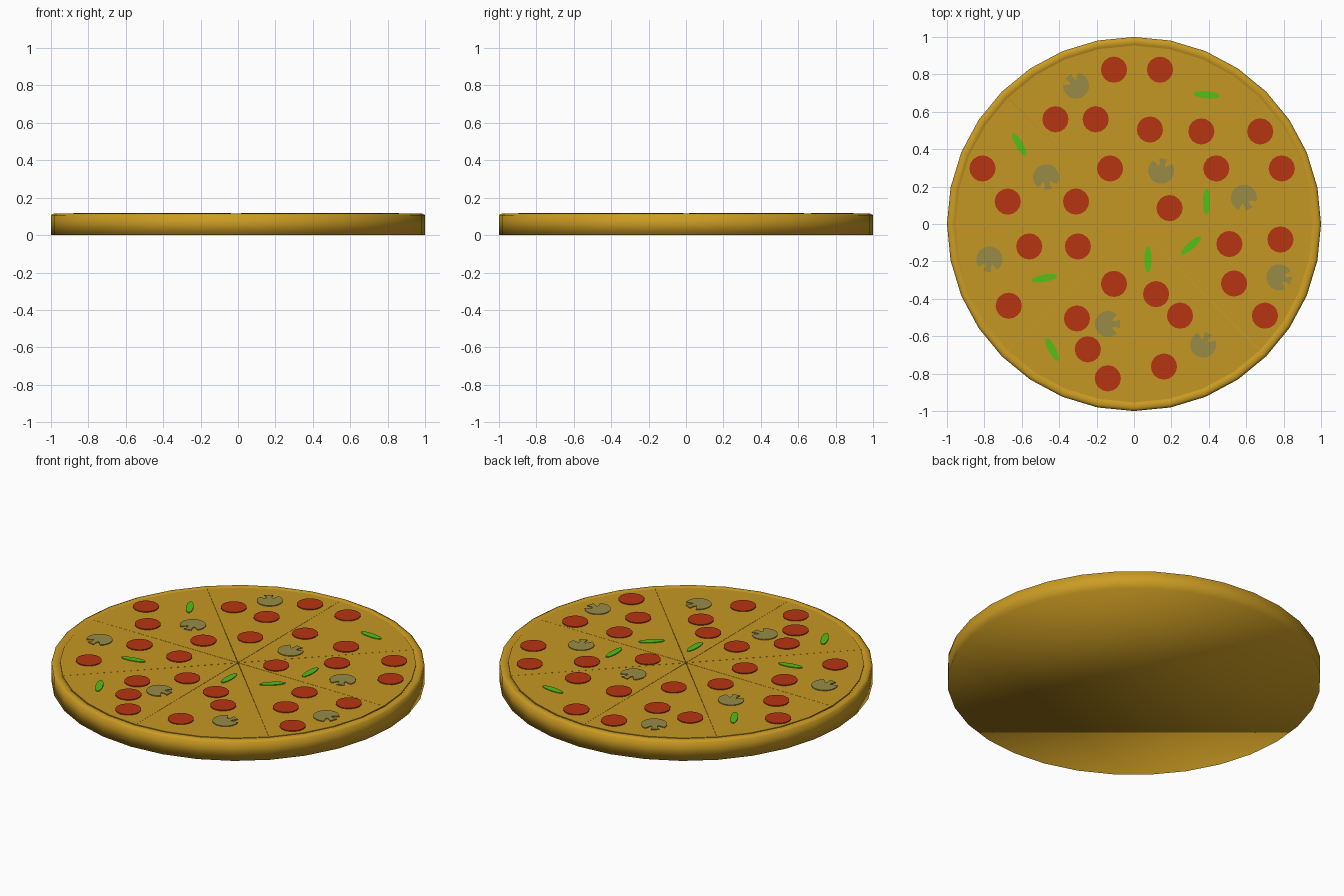
import bpy, bmesh, math
from mathutils import Matrix, Vector

if "Cube" in bpy.data.objects:
    bpy.data.objects.remove(bpy.data.objects["Cube"])

SIDES, TOP = 32, 0.115


def material(name, rgb):
    m = bpy.data.materials.new(name)
    m.diffuse_color = (*rgb, 1)
    m.use_nodes = True
    m.node_tree.nodes["Principled BSDF"].inputs["Base Color"].default_value = m.diffuse_color
    return m


CRUST = material("golden crust", (0.60, 0.33, 0.017))
CHEESE = material("baked cheese", (0.56, 0.31, 0.017))
RED = material("sausage red", (0.47, 0.035, 0.006))
GREY = material("mushroom grey", (0.31, 0.26, 0.062))
GREEN = material("pepper green", (0.09, 0.53, 0.008))


def finish(bm, name, mat):
    mesh = bpy.data.meshes.new(name)
    bm.normal_update()
    bm.to_mesh(mesh)
    bm.free()
    mesh.materials.append(mat)
    ob = bpy.data.objects.new(name, mesh)
    bpy.context.collection.objects.link(ob)
    return ob


def plate(name, outline, mat, z0, z1, x=0, y=0, deg=0):
    """Thin flat plate from a counter-clockwise outline."""
    bm = bmesh.new()
    mx = Matrix.Translation((x, y, 0)) @ Matrix.Rotation(math.radians(deg), 4, 'Z')
    lo = [bm.verts.new(mx @ Vector((px, py, z0))) for px, py in outline]
    hi = [bm.verts.new(mx @ Vector((px, py, z1))) for px, py in outline]
    bm.faces.new(hi)
    bm.faces.new(lo[::-1])
    n = len(lo)
    for i in range(n):
        j = (i + 1) % n
        bm.faces.new((lo[i], lo[j], hi[j], hi[i]))
    return finish(bm, name, mat)


def polar(r, deg):
    a = math.radians(deg)
    return (r * math.cos(a), r * math.sin(a))


# Crust: lathed rim with a flat underside, smooth shaded
profile = [(1.0, 0), (1.0, 0.107), (0.985, TOP), (0.962, TOP), (0.955, 0.109)]
bm = bmesh.new()
rings = [[bm.verts.new((*polar(r, 360 * i / SIDES), z)) for i in range(SIDES)]
         for r, z in profile]
for a, b in zip(rings, rings[1:]):
    for i in range(SIDES):
        j = (i + 1) % SIDES
        bm.faces.new((a[i], a[j], b[j], b[i]))
bm.faces.new(rings[0][::-1])
bm.faces.new(rings[-1])
for f in bm.faces:
    f.smooth = True
finish(bm, "crust", CRUST)

# Cheese: eight slices with hairline cuts between them
for k in range(8):
    arc = [polar(0.953, 360 * i / SIDES) for i in range(5)]
    gx, gy = polar(0.0025, 22.5)
    plate(f"slice_{k + 1}", [(gx, gy)] + [(x + gx * .4, y + gy * .4) for x, y in arc],
          CHEESE, 0.108, TOP - 0.001, deg=45 * k)

# Sausage rounds
disc = [polar(0.07, 22.5 * i) for i in range(16)]
spots = [(-.107, .825), (.139, .825), (-.42, .56), (-.205, .56), (.085, .505),
         (.36, .495), (.675, .495), (-.81, .297), (-.128, .297), (.44, .297),
         (.79, .297), (-.675, .12), (-.31, .12), (.19, .085), (-.56, -.12),
         (-.3, -.12), (.51, -.107), (.783, -.083), (-.107, -.32), (.118, -.375),
         (.535, -.318), (-.67, -.437), (-.305, -.505), (.246, -.49), (.7, -.49),
         (-.247, -.67), (-.14, -.825), (.16, -.762)]
for i, (x, y) in enumerate(spots):
    plate(f"sausage_{i + 1}", disc, RED, 0.112, 0.119, x, y)

# Mushroom slices: round cap, two notches and a stem towards +x
cap = [polar(0.07, 48 + 264 * i / 14) for i in range(15)]
stem = [(0.035, -0.035), (0.022, -0.018), (0.04, -0.014), (0.066, -0.022),
        (0.066, 0.022), (0.04, 0.014), (0.022, 0.018), (0.035, 0.035)]
for i, (x, y, d) in enumerate([
        (-.31, .74, 130), (-.47, .25, -80), (.145, .285, 80), (.587, .14, -65),
        (-.773, -.19, -100), (.777, -.285, -18), (-.14, -.535, 0), (.37, -.645, 65)]):
    plate(f"mushroom_{i + 1}", cap + stem, GREY, 0.112, 0.1185, x, y, d)

# Green pepper strips
strip = [(0.07 * math.cos(t), 0.02 * math.sin(t))
         for t in (math.tau * i / 14 for i in range(14))]
for i, (x, y, d) in enumerate([
        (.388, .69, -5), (-.613, .425, -60), (.388, .12, 90), (.305, -.115, 42),
        (.075, -.19, 90), (-.48, -.29, 11), (-.438, -.67, -63)]):
    plate(f"pepper_strip_{i + 1}", strip, GREEN, 0.112, 0.1185, x, y, d)
